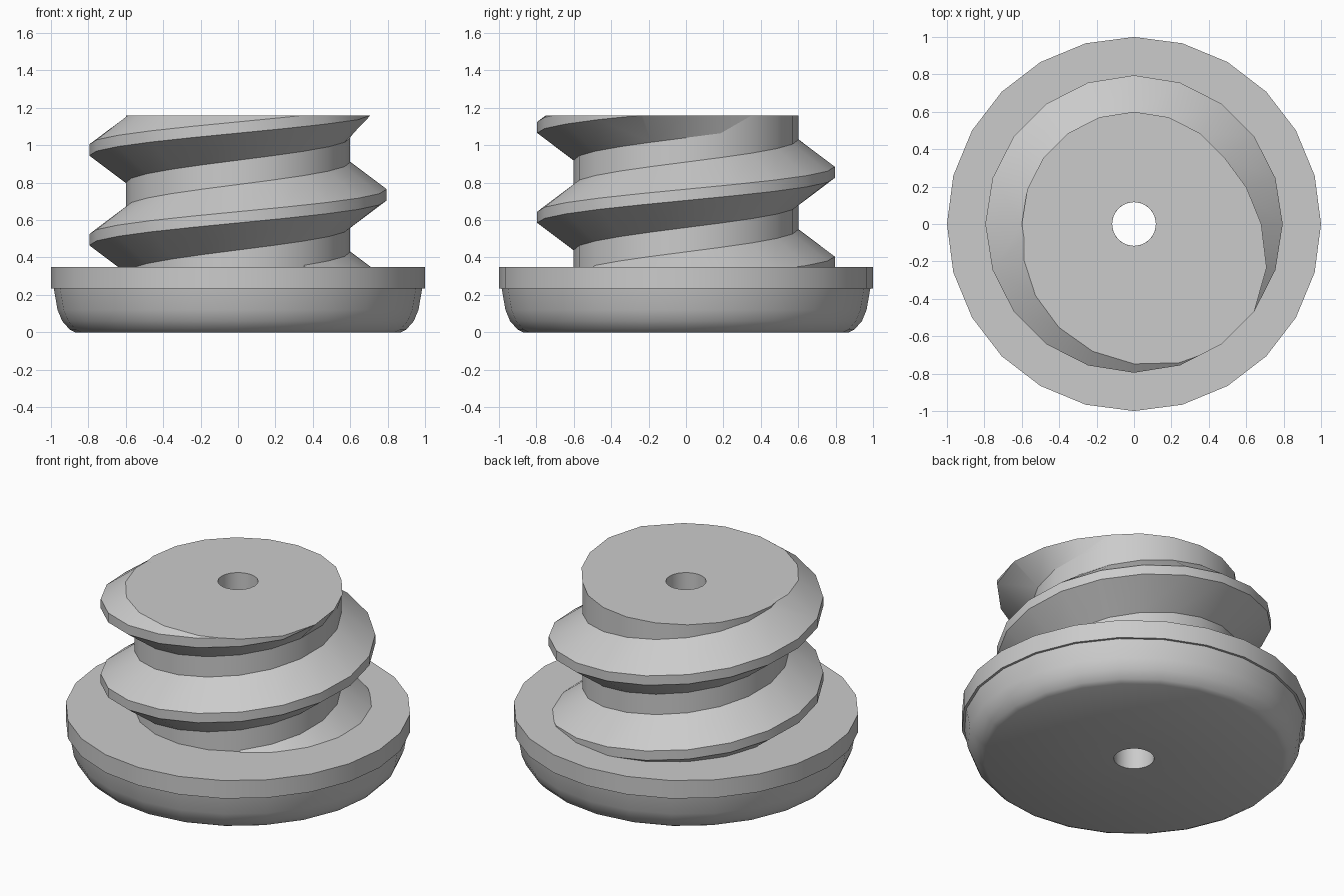
import bpy
import bmesh
import math

cube = bpy.data.objects.get("Cube")
if cube:
    bpy.data.objects.remove(cube, do_unlink=True)

grey = bpy.data.materials.new("plain grey")
grey.use_nodes = True
COLOUR = (0.6, 0.6, 0.6, 1)
grey.diffuse_color = COLOUR
grey.node_tree.nodes["Principled BSDF"].inputs["Base Color"].default_value = COLOUR

TOP = 1.16          # flat top of the screw
RIM_TOP = 0.35      # top of the base
BORE = 0.117        # radius of the through hole
CORE = 0.6          # screw root radius
CREST = 0.795       # screw crest radius
PITCH = 0.48
STEPS = 20          # segments per turn


def finish(bm, name):
    bmesh.ops.recalc_face_normals(bm, faces=bm.faces)
    mesh = bpy.data.meshes.new(name)
    bm.to_mesh(mesh)
    bm.free()
    mesh.materials.append(grey)
    obj = bpy.data.objects.new(name, mesh)
    bpy.context.collection.objects.link(obj)
    bpy.ops.object.select_all(action='DESELECT')
    bpy.context.view_layer.objects.active = obj
    obj.select_set(True)
    bpy.ops.object.shade_smooth_by_angle(angle=math.radians(30))
    return obj


def ring_of(bm, profile, angle):
    return [bm.verts.new((r * math.cos(angle), r * math.sin(angle), z))
            for r, z in profile]


def bridge(bm, a, b):
    n = len(a)
    for i in range(n):
        j = (i + 1) % n
        bm.faces.new((a[i], b[i], b[j], a[j]))


def lathe(name, profile, segments):
    """Turn a closed (radius, height) profile about z."""
    bm = bmesh.new()
    rings = [ring_of(bm, profile, math.tau * k / segments) for k in range(segments)]
    for k in range(segments):
        bridge(bm, rings[k], rings[(k + 1) % segments])
    return finish(bm, name)


# Base: rounded lower body under a slightly wider rim, with the bore
lathe("base", [(BORE, 0), (0.87, 0), (0.9, 0.015), (0.94, 0.06), (0.965, 0.12),
               (0.985, 0.235), (1, 0.235), (1, RIM_TOP), (BORE, RIM_TOP)], 24)

# Screw core
lathe("screw_core", [(BORE, RIM_TOP), (CORE, RIM_TOP), (CORE, TOP), (BORE, TOP)], STEPS)

# Screw thread: trapezoid swept up a helix, fading out over the last four steps
bm = bmesh.new()
first, last = -3, 2 * STEPS + 2
rings = []
for k in range(first, last + 1):
    mid = 0.255 + PITCH * k / STEPS
    crest = CORE + (CREST - CORE) * min(1, (last - k) / 4)
    section = [(CORE - 0.03, mid - 0.175), (CORE, mid - 0.175), (crest, mid - 0.03),
               (crest, mid + 0.03), (CORE, mid + 0.175), (CORE - 0.03, mid + 0.175)]
    rings.append(ring_of(bm, section, math.tau * k / STEPS))
for a, b in zip(rings, rings[1:]):
    bridge(bm, a, b)
bm.faces.new(rings[0])
bm.faces.new(rings[-1])

# Trim the thread level with the top of the core and cap it
cut = bmesh.ops.bisect_plane(bm, geom=bm.verts[:] + bm.edges[:] + bm.faces[:],
                             plane_co=(0, 0, TOP), plane_no=(0, 0, 1), clear_outer=True)
rim = [e for e in cut["geom_cut"] if isinstance(e, bmesh.types.BMEdge)]
bmesh.ops.triangle_fill(bm, edges=rim, use_beauty=True, normal=(0, 0, 1))
finish(bm, "screw_thread")
